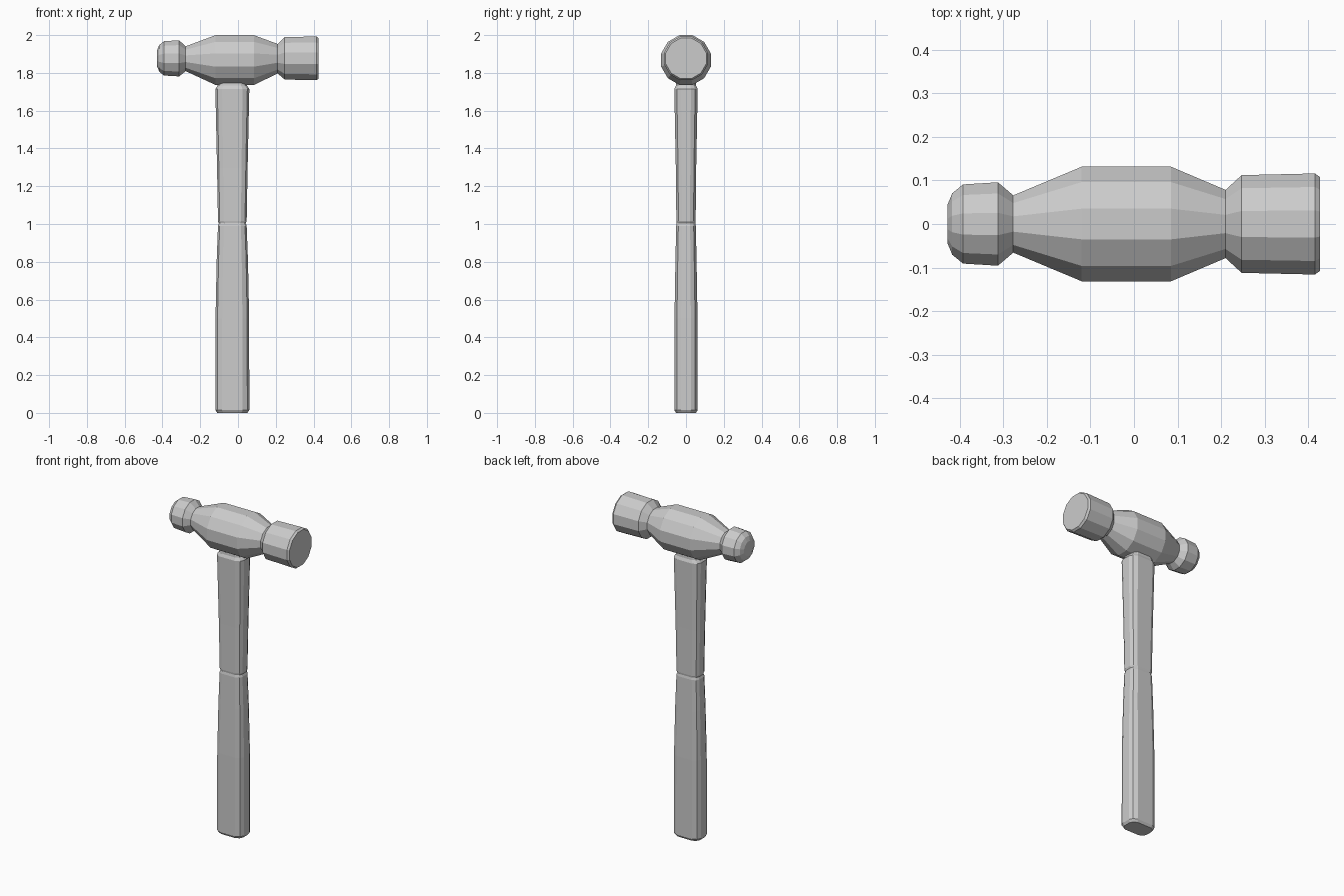
import bpy, bmesh
from math import cos, sin, pi, copysign

if "Cube" in bpy.data.objects:
    bpy.data.objects.remove(bpy.data.objects["Cube"])


def loft(name, rings):
    """Skin a list of equal-length point rings and cap both ends."""
    bm = bmesh.new()
    loops = [[bm.verts.new(p) for p in ring] for ring in rings]
    n = len(loops[0])
    for a, b in zip(loops, loops[1:]):
        for i in range(n):
            j = (i + 1) % n
            bm.faces.new((a[i], a[j], b[j], b[i]))
    bm.faces.new(loops[0][::-1])
    bm.faces.new(loops[-1])
    bmesh.ops.recalc_face_normals(bm, faces=bm.faces[:])
    mesh = bpy.data.meshes.new(name)
    bm.to_mesh(mesh)
    bm.free()
    obj = bpy.data.objects.new(name, mesh)
    bpy.context.collection.objects.link(obj)
    return obj


def head_ring(x, r, zc, n=12):
    return [(x, r * cos(2 * pi * (i + .5) / n), zc + r * sin(2 * pi * (i + .5) / n))
            for i in range(n)]


def handle_ring(z, rx, ry):
    # rounded-rectangle section: quarter points mirrored to all four corners
    quarter = [(1, .42), (.88, .78), (.6, 1)]
    pts = []
    for sx, sy in ((1, 1), (-1, 1), (-1, -1), (1, -1)):
        q = quarter if sx * sy > 0 else quarter[::-1]
        pts += [(-.03 + sx * u * rx, sy * v * ry, z) for u, v in q]
    return pts


# hammer head: ball, neck, swollen body, neck, striking face
head_profile = [
    (-.428, .045, 1.877), (-.417, .073, 1.877), (-.392, .094, 1.877),
    (-.312, .099, 1.877), (-.277, .068, 1.875), (-.12, .136, 1.868),
    (.085, .136, 1.868), (.21, .081, 1.875), (.247, .116, 1.877),
    (.415, .12, 1.877), (.427, .111, 1.877)]
loft("hammer_head", [head_ring(*p) for p in head_profile])

# wooden handle: waisted, with a small crease at mid height
handle_profile = [
    (0, .08, .053), (.015, .09, .062), (.5, .089, .061), (.8, .083, .056),
    (.99, .076, .052), (1.004, .071, .049), (1.015, .076, .051),
    (1.3, .081, .054), (1.715, .09, .062), (1.732, .078, .054),
    (1.79, .07, .05)]
loft("handle", [handle_ring(*p) for p in handle_profile])
